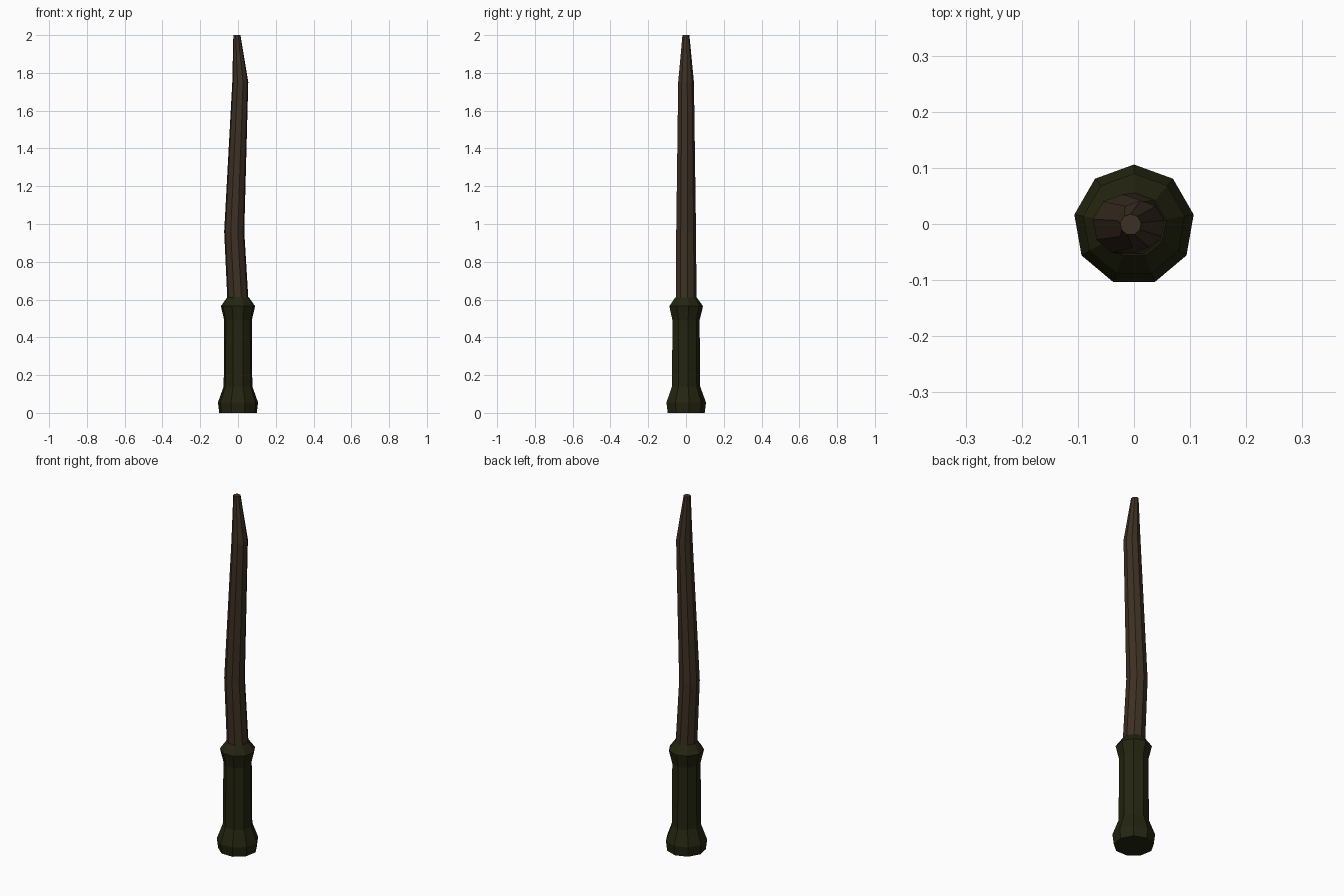
import bpy, bmesh, math

if "Cube" in bpy.data.objects:
    bpy.data.objects.remove(bpy.data.objects["Cube"])

SIDES = 9


def material(name, rgb):
    m = bpy.data.materials.new(name)
    m.diffuse_color = (*rgb, 1)
    m.use_nodes = True
    m.node_tree.nodes["Principled BSDF"].inputs["Base Color"].default_value = m.diffuse_color
    return m


def lathe(name, rings, mat, cy=0.0):
    """Stack of nine-sided rings (z, radius, x centre), capped at both ends."""
    bm = bmesh.new()
    loops = []
    for z, r, cx in rings:
        loops.append([bm.verts.new((cx + r * math.cos(a), cy + r * math.sin(a), z))
                      for a in (math.pi / 2 + i * math.tau / SIDES for i in range(SIDES))])
    for lo, hi in zip(loops, loops[1:]):
        for i in range(SIDES):
            j = (i + 1) % SIDES
            bm.faces.new((lo[i], lo[j], hi[j], hi[i]))
    bm.faces.new(loops[0][::-1])
    bm.faces.new(loops[-1])
    me = bpy.data.meshes.new(name)
    bm.to_mesh(me)
    bm.free()
    me.materials.append(mat)
    ob = bpy.data.objects.new(name, me)
    bpy.context.collection.objects.link(ob)
    return ob


olive = material("dark olive", (0.017, 0.018, 0.005))
brown = material("dark brown wood", (0.047, 0.030, 0.017))

# Grip with flared pommel and collar
lathe("grip", [(0, 0.101, 0), (0.055, 0.108, 0), (0.14, 0.077, 0),
               (0.49, 0.074, 0), (0.565, 0.092, 0), (0.612, 0.058, 0)], olive, -0.002)

# Crooked, tapering wooden shaft
lathe("shaft", [(0.55, 0.057, 0.002), (0.96, 0.054, -0.020),
                (1.75, 0.043, 0.012), (2.0, 0.019, -0.006)], brown, -0.001)
